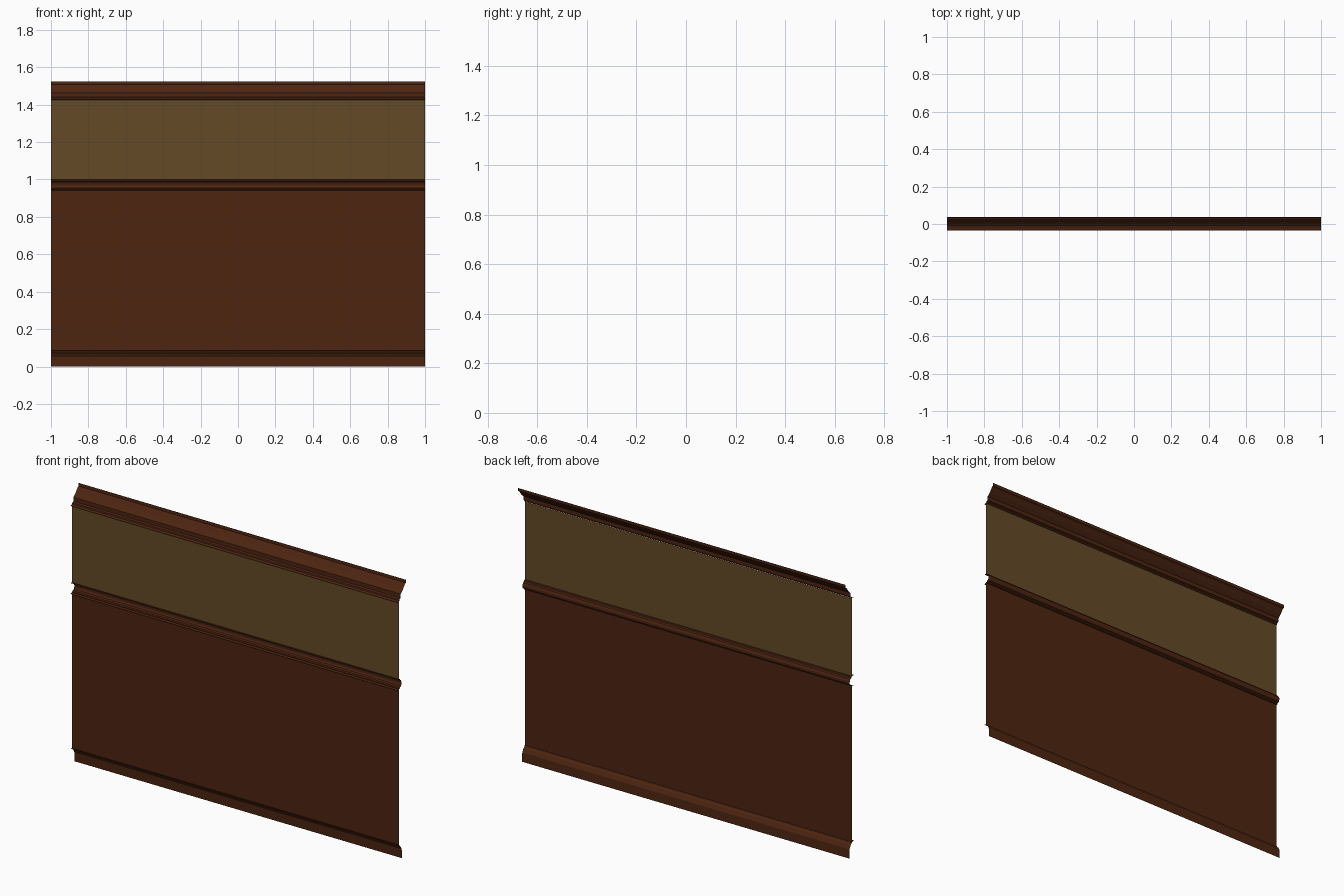
import bpy
import bmesh

if "Cube" in bpy.data.objects:
    bpy.data.objects.remove(bpy.data.objects["Cube"])

HALF_LENGTH = 1.0
WALL_Y = -0.022
BACK_Y = -0.036


def material(name, rgb):
    m = bpy.data.materials.new(name)
    m.diffuse_color = (*rgb, 1.0)
    m.use_nodes = True
    m.node_tree.nodes["Principled BSDF"].inputs["Base Color"].default_value = m.diffuse_color
    return m


wood = material("dark_red_brown_wood", (0.075, 0.018, 0.0055))
plaster = material("tan_plaster", (0.127, 0.067, 0.020))


def strip(name, profile, mat):
    """Open sheet: a (y, z) profile swept along x, facing the room at +y."""
    bm = bmesh.new()
    rows = [[bm.verts.new((x, y, z)) for x in (-HALF_LENGTH, HALF_LENGTH)]
            for y, z in profile]
    for (a, b), (c, d) in zip(rows, rows[1:]):
        bm.faces.new((a, c, d, b))
    mesh = bpy.data.meshes.new(name)
    bm.to_mesh(mesh)
    bm.free()
    mesh.materials.append(mat)
    obj = bpy.data.objects.new(name, mesh)
    bpy.context.collection.objects.link(obj)
    return obj


# Skirting board along the floor, tucked behind the panel at its top
strip("baseboard", [(0.003, 0.0), (0.001, 0.050), (-0.006, 0.062),
                    (-0.010, 0.070), (-0.016, 0.074), (-0.020, 0.082),
                    (BACK_Y, 0.086)], wood)

# Flat wooden lower panel
strip("lower_panel", [(WALL_Y, 0.080), (WALL_Y, 0.948)], wood)

# Chair rail between the two wall panels
strip("chair_rail", [(BACK_Y, 0.940), (-0.016, 0.944), (-0.014, 0.950),
                     (-0.005, 0.954), (-0.001, 0.964), (-0.001, 0.974),
                     (-0.006, 0.986), (-0.014, 0.990), (-0.016, 0.997),
                     (BACK_Y, 1.0)], wood)

# Flat plaster upper wall
strip("upper_wall", [(WALL_Y, 0.998), (WALL_Y, 1.428)], plaster)

# Crown moulding leaning out into the room
strip("crown_moulding", [(BACK_Y, 1.426), (-0.020, 1.430), (-0.018, 1.437),
                         (-0.008, 1.441), (-0.008, 1.463), (-0.002, 1.468),
                         (0.012, 1.482), (0.028, 1.504), (0.036, 1.508),
                         (0.037, 1.525)], wood)
